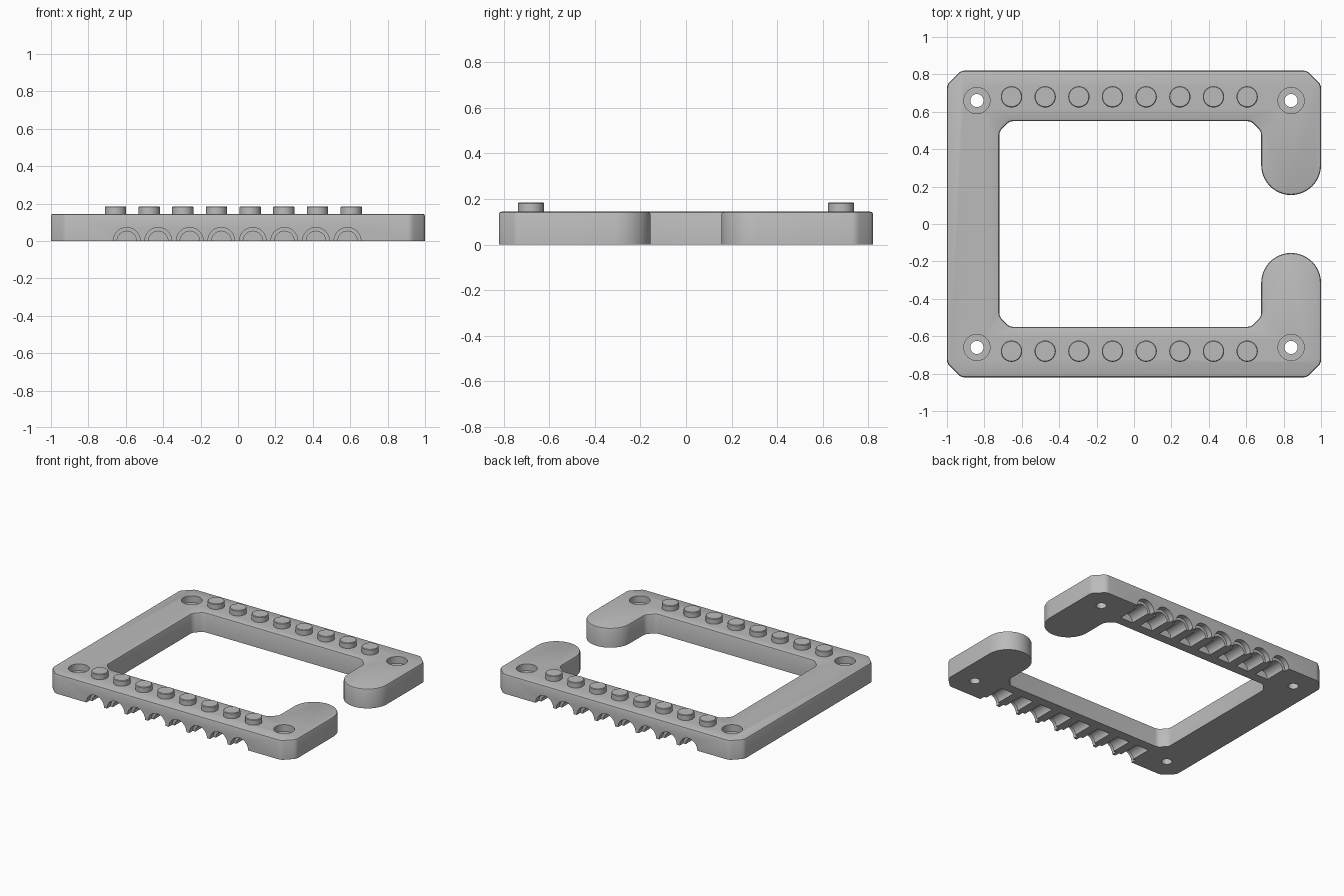
import bpy, bmesh, math
from mathutils import Matrix, Vector

cube = bpy.data.objects.get("Cube")
if cube:
    bpy.data.objects.remove(cube, do_unlink=True)

HEIGHT, EDGE = 0.145, 0.012

grey = bpy.data.materials.new("Plain Grey")
grey.use_nodes = True
grey.diffuse_color = (0.5, 0.5, 0.5, 1)
grey.node_tree.nodes["Principled BSDF"].inputs["Base Color"].default_value = (0.5, 0.5, 0.5, 1)


def make_object(name, bm):
    bmesh.ops.recalc_face_normals(bm, faces=bm.faces)
    mesh = bpy.data.meshes.new(name)
    bm.to_mesh(mesh)
    bm.free()
    mesh.materials.append(grey)
    obj = bpy.data.objects.new(name, mesh)
    bpy.context.collection.objects.link(obj)
    return obj


def smooth(obj):
    bpy.ops.object.select_all(action="DESELECT")
    obj.select_set(True)
    bpy.context.view_layer.objects.active = obj
    bpy.ops.object.shade_smooth_by_angle(angle=math.radians(30))


def turned_pin(bm, profile, place, sides=32):
    """Closed round solid from (radius, distance) pairs along local z."""
    rings = []
    for r, d in profile:
        angles = [2 * math.pi * i / sides for i in range(sides)]
        rings.append([bm.verts.new(place @ Vector((r * math.cos(a), r * math.sin(a), d)))
                      for a in angles])
    for low, high in zip(rings, rings[1:]):
        for i in range(sides):
            j = (i + 1) % sides
            bm.faces.new((low[i], low[j], high[j], high[i]))
    bm.faces.new(rings[0][::-1])
    bm.faces.new(rings[-1])


def soften(points, cut=0.02):
    """Replace each corner by a short rounded curve."""
    result = []
    pts = [Vector(p) for p in points]
    for i, p in enumerate(pts):
        a = p + (pts[i - 1] - p).normalized() * cut
        b = p + (pts[(i + 1) % len(pts)] - p).normalized() * cut
        for t in (0, 0.33, 0.67, 1):
            result.append(a * (1 - t) ** 2 + p * 2 * t * (1 - t) + b * t * t)
    return result


# C-shaped plate: half outline with rounded arm tip, mirrored front to back
outer = soften([(-1, 0), (-1, 0.745), (-0.925, 0.82), (0.925, 0.82), (1, 0.745), (1, 0)])[4:-4]
tip = [Vector((0.84 + 0.16 * math.cos(a), 0.315 - 0.16 * math.sin(a)))
       for a in [math.pi * i / 24 for i in range(25)]]
inner = soften([(0.68, 0), (0.68, 0.495), (0.625, 0.55), (-0.665, 0.55),
                (-0.72, 0.495), (-0.72, 0)])[4:-4]
half = outer + tip + inner
outline = half + [Vector((p.x, -p.y)) for p in reversed(half)]

bm = bmesh.new()
base = bm.faces.new([bm.verts.new((p.x, p.y, 0)) for p in outline])
extruded = bmesh.ops.extrude_face_region(bm, geom=[base])["geom"]
top_verts = [g for g in extruded if isinstance(g, bmesh.types.BMVert)]
bmesh.ops.translate(bm, verts=top_verts, vec=(0, 0, HEIGHT))
bmesh.ops.recalc_face_normals(bm, faces=bm.faces)
top_edges = [e for e in bm.edges if all(v.co.z > HEIGHT / 2 for v in e.verts)]
bmesh.ops.bevel(bm, geom=top_edges, offset=EDGE, segments=2, profile=0.5, affect="EDGES")
plate = make_object("frame_plate", bm)

# Stepped screw holes and blind stepped grooves under both long rails
bm = bmesh.new()
for side in (-1, 1):
    for x in (-0.84, 0.84):
        turned_pin(bm, [(0.035, -0.05), (0.035, HEIGHT - 0.05), (0.07, HEIGHT - 0.05),
                        (0.07, HEIGHT + 0.05)], Matrix.Translation((x, side * 0.66, 0)))
    inward = Matrix.Rotation(side * math.pi / 2, 4, "X")
    for i in range(8):
        x = -0.595 + i * 0.1686
        turned_pin(bm, [(0.072, -0.05), (0.072, 0.04), (0.052, 0.04), (0.052, 0.2)],
                   Matrix.Translation((x, side * 0.82, 0)) @ inward)
cutter = make_object("hole_cutter", bm)
cutter.hide_render = True

cut = plate.modifiers.new("holes", "BOOLEAN")
cut.operation = "DIFFERENCE"
cut.solver = "EXACT"
cut.object = cutter
bpy.context.view_layer.objects.active = plate
bpy.ops.object.modifier_apply(modifier=cut.name)
bpy.data.objects.remove(cutter, do_unlink=True)
smooth(plate)

# Rows of round studs on the long rails
for name, y in (("front_studs", -0.68), ("back_studs", 0.68)):
    bm = bmesh.new()
    for i in range(8):
        turned_pin(bm, [(0.057, HEIGHT - 0.01), (0.057, 0.181), (0.053, 0.185)],
                   Matrix.Translation((-0.655 + i * 0.18, y, 0)))
    smooth(make_object(name, bm))
